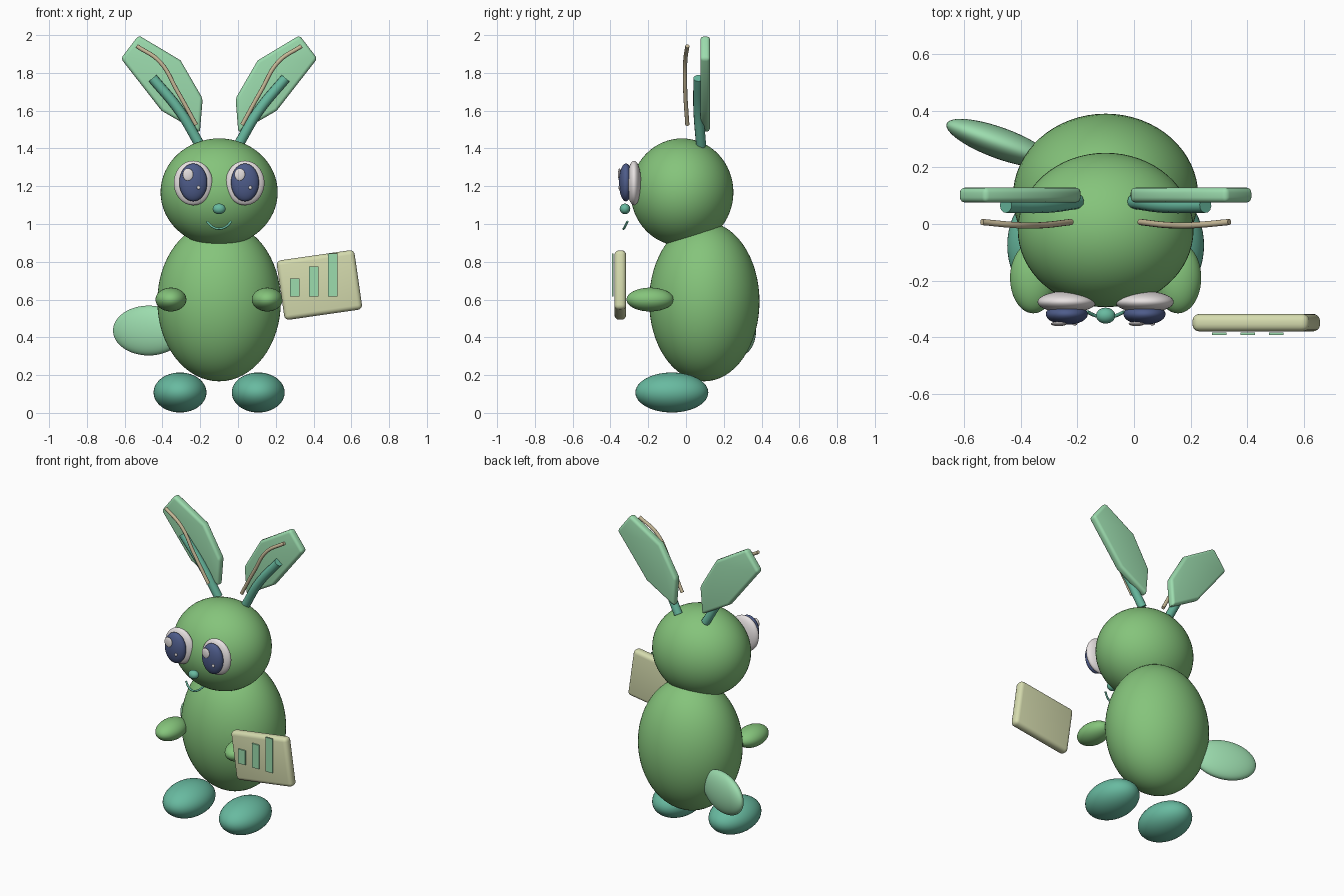
import bpy, bmesh, math
from mathutils import Vector

if "Cube" in bpy.data.objects:
    bpy.data.objects.remove(bpy.data.objects["Cube"])

CX = -0.1  # mirror plane of the body


def material(name, r, g, b):
    lin = [((c / 255 + 0.055) / 1.055) ** 2.4 for c in (r, g, b)]
    m = bpy.data.materials.new(name)
    m.diffuse_color = (*lin, 1)
    m.use_nodes = True
    m.node_tree.nodes["Principled BSDF"].inputs["Base Color"].default_value = m.diffuse_color
    return m


GREEN = material("leaf green", 133, 196, 123)
TEAL = material("teal", 104, 186, 160)
MINT = material("mint", 156, 220, 174)
CREAM = material("cream", 213, 219, 174)
TAN = material("tan", 200, 186, 152)
WHITE = material("eye white", 232, 226, 226)
NAVY = material("navy", 78, 92, 138)


def finish(ob, name, mat, smooth=True):
    ob.name = name
    ob.data.materials.clear()
    ob.data.materials.append(mat)
    if smooth and ob.type == 'MESH':
        for p in ob.data.polygons:
            p.use_smooth = True
    return ob


def ellipsoid(name, loc, radii, mat, turn=0, seg=48):
    bpy.ops.mesh.primitive_uv_sphere_add(segments=seg, ring_count=seg // 2, location=loc)
    ob = bpy.context.object
    ob.scale = radii
    ob.rotation_euler.z = turn
    return finish(ob, name, mat)


def slab(name, outline, y, half, mat, bevel=0.0):
    """Extrude an x-z outline along y, with rounded edges."""
    bm = bmesh.new()
    face = bm.faces.new([bm.verts.new((x, y - half, z)) for x, z in outline])
    new = bmesh.ops.extrude_face_region(bm, geom=[face])["geom"]
    bmesh.ops.translate(bm, vec=(0, 2 * half, 0),
                        verts=[v for v in new if isinstance(v, bmesh.types.BMVert)])
    bmesh.ops.recalc_face_normals(bm, faces=bm.faces)
    me = bpy.data.meshes.new(name)
    bm.to_mesh(me)
    bm.free()
    ob = bpy.data.objects.new(name, me)
    bpy.context.collection.objects.link(ob)
    finish(ob, name, mat, smooth=False)
    if bevel:
        mod = ob.modifiers.new("rounding", 'BEVEL')
        mod.width = bevel
        mod.segments = 4
        bpy.ops.object.select_all(action='DESELECT')
        bpy.context.view_layer.objects.active = ob
        ob.select_set(True)
        bpy.ops.object.modifier_apply(modifier=mod.name)
        bpy.ops.object.shade_smooth_by_angle(angle=math.radians(35))
    return ob


def tube(name, points, radius, mat):
    """Round tube along a smooth path."""
    cu = bpy.data.curves.new(name, 'CURVE')
    cu.dimensions = '3D'
    cu.bevel_depth = radius
    cu.bevel_resolution = 4
    cu.use_fill_caps = True
    sp = cu.splines.new('BEZIER')
    sp.bezier_points.add(len(points) - 1)
    for bp, p in zip(sp.bezier_points, points):
        bp.co = Vector(p)
        bp.handle_left_type = bp.handle_right_type = 'AUTO'
    ob = bpy.data.objects.new(name, cu)
    bpy.context.collection.objects.link(ob)
    cu.materials.append(mat)
    return ob


# Body, head and tail
ellipsoid("body", (CX, 0.097, 0.59), (0.327, 0.292, 0.423), GREEN, seg=64)
ellipsoid("head", (CX, -0.021, 1.168), (0.31, 0.272, 0.285), GREEN, seg=64)
ellipsoid("tail", (-0.473, 0.285, 0.436), (0.2, 0.055, 0.132), MINT, turn=math.radians(-20))

# Paired parts, s = -1 left and +1 right
EAR = [(0.426, 1.999), (0.204, 1.866), (0.087, 1.664), (0.102, 1.482), (0.305, 1.6), (0.52, 1.876)]
for s, side in ((-1, "left"), (1, "right")):
    ellipsoid(side + "_foot", (CX + s * 0.207, -0.075, 0.108), (0.14, 0.193, 0.106), TEAL)
    ellipsoid(side + "_arm", (CX + s * 0.255, -0.19, 0.6), (0.082, 0.125, 0.063), GREEN)

    # Eyes with two highlights, shifted the same way on both
    ex = CX + s * 0.137
    ellipsoid(side + "_eye", (ex, -0.275, 1.217), (0.103, 0.038, 0.118), WHITE)
    ellipsoid(side + "_pupil", (ex, -0.318, 1.22), (0.074, 0.037, 0.1), NAVY)
    ellipsoid(side + "_highlight", (ex - 0.028, -0.352, 1.262), (0.028, 0.008, 0.033), WHITE, seg=24)
    ellipsoid(side + "_small_highlight", (ex + 0.028, -0.352, 1.193), (0.009, 0.006, 0.01), WHITE, seg=16)

    # Ear plate, stem and vein
    slab(side + "_ear", [(CX + s * x, z) for x, z in EAR], 0.102, 0.026, MINT, 0.018)
    tube(side + "_ear_stem",
         [(CX + s * x, y, z) for x, y, z in
          ((0.1, 0.08, 1.415), (0.21, 0.066, 1.6), (0.352, 0.066, 1.772))], 0.027, TEAL)
    tube(side + "_ear_vein",
         [(CX + s * x, y, z) for x, y, z in
          ((0.122, 0.007, 1.525), (0.222, -0.004, 1.705),
           (0.315, -0.004, 1.86), (0.436, 0.007, 1.942))], 0.011, TAN)

# Nose and mouth
ellipsoid("nose", (CX, -0.323, 1.08), (0.034, 0.028, 0.028), TEAL, seg=32)
tube("mouth", [(CX - 0.065, -0.31, 1.013), (CX - 0.033, -0.324, 0.984), (CX, -0.33, 0.975),
               (CX + 0.033, -0.324, 0.984), (CX + 0.065, -0.31, 1.013)], 0.006, TEAL)

# Tilted card with three upright bars
a = math.radians(8.2)
w, h = 0.208, 0.159
corners = [(u * w, v * h) for u, v in ((-1, -1), (1, -1), (1, 1), (-1, 1))]
slab("card", [(0.431 + x * math.cos(a) - z * math.sin(a), 0.677 + x * math.sin(a) + z * math.cos(a))
              for x, z in corners], -0.348, 0.031, CREAM, 0.025)
for i, top in enumerate((0.712, 0.776, 0.844)):
    x = 0.275 + 0.1005 * i
    slab(f"chart_bar_{i + 1}", [(x, 0.617), (x + 0.051, 0.617), (x + 0.051, top), (x, top)],
         -0.387, 0.004, MINT)
